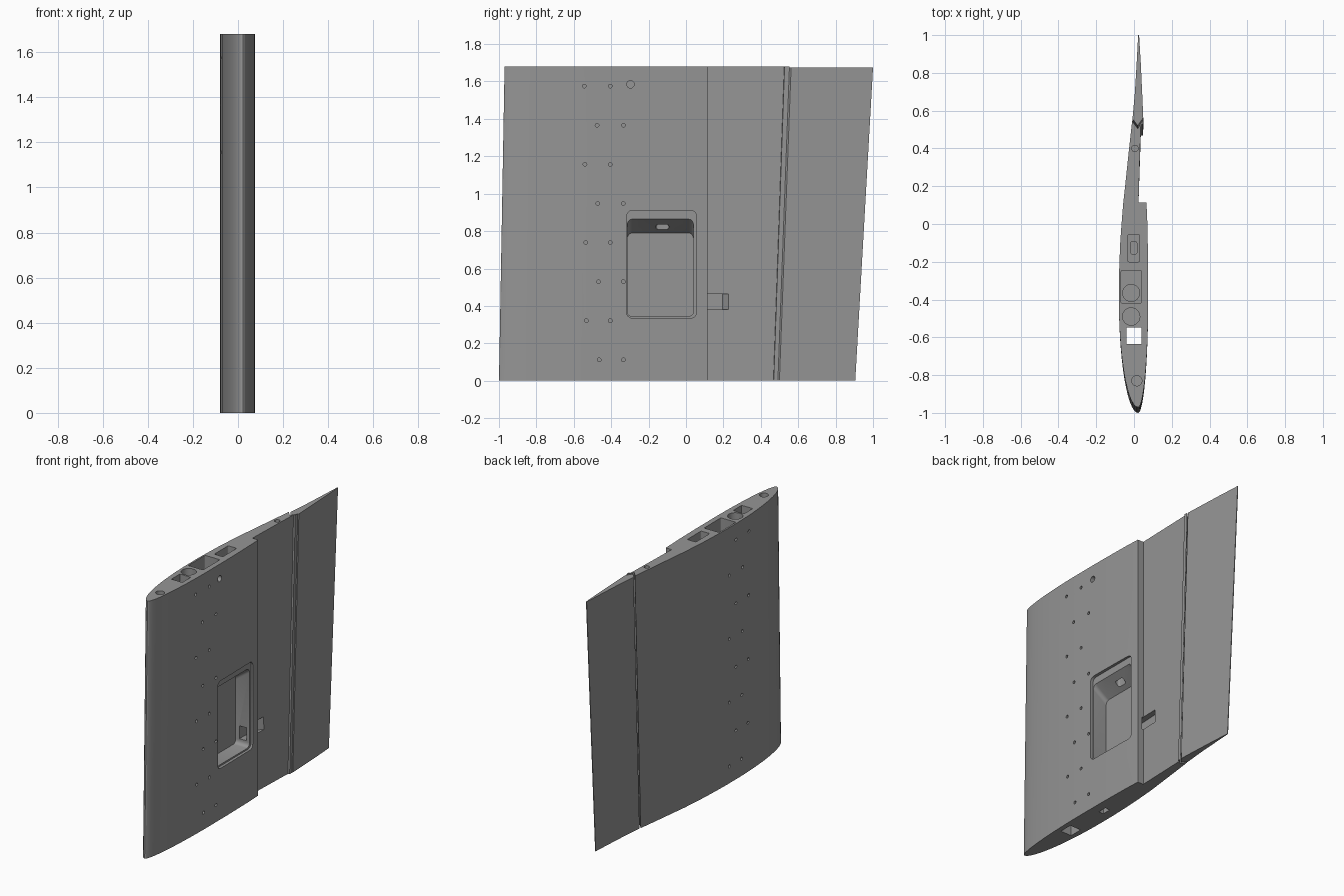
import bpy, bmesh, math
from mathutils import Matrix, Vector

if "Cube" in bpy.data.objects:
    bpy.data.objects.remove(bpy.data.objects["Cube"])

TOP = 1.68
grey = bpy.data.materials.new("mid grey")
grey.use_nodes = True
COLOR = (0.3, 0.3, 0.3, 1)
grey.diffuse_color = COLOR
grey.node_tree.nodes["Principled BSDF"].inputs["Base Color"].default_value = COLOR


def finish(bm, name):
    bmesh.ops.recalc_face_normals(bm, faces=bm.faces)
    mesh = bpy.data.meshes.new(name)
    bm.to_mesh(mesh)
    bm.free()
    mesh.materials.append(grey)
    obj = bpy.data.objects.new(name, mesh)
    bpy.context.collection.objects.link(obj)
    return obj


def root_y(y):
    """Position at the base of a point given at the top: the plan is tapered."""
    if y < -0.4:
        return y + (y + 0.4) * 0.0526
    hinge = min(max((y - 0.115) / 0.44, 0), 1)
    tail = max((y - 0.555) / 0.445, 0)
    return y - 0.062 * hinge - 0.033 * tail


def loft(name, profile, height):
    bm = bmesh.new()
    low = [bm.verts.new((x, root_y(y), 0)) for x, y in profile]
    high = [bm.verts.new((x, y, height)) for x, y in profile]
    bm.faces.new(low)
    bm.faces.new(high)
    n = len(profile)
    for i in range(n):
        j = (i + 1) % n
        bm.faces.new((low[i], low[j], high[j], high[i]))
    return finish(bm, name)


# Cutter shapes, collected in one bmesh per group
def prism(bm, points, axis, lo, hi, radius=0, round_axis=0):
    def place(p, h):
        p = list(p)
        p.insert(axis, h)
        return p
    part = bmesh.new()
    a = [part.verts.new(place(p, lo)) for p in points]
    b = [part.verts.new(place(p, hi)) for p in points]
    part.faces.new(a)
    part.faces.new(b)
    n = len(points)
    for i in range(n):
        j = (i + 1) % n
        part.faces.new((a[i], a[j], b[j], b[i]))
    bmesh.ops.recalc_face_normals(part, faces=part.faces)
    if radius:
        edges = [e for e in part.edges
                 if abs((e.verts[0].co - e.verts[1].co).normalized()[round_axis]) > 0.7]
        bmesh.ops.bevel(part, geom=edges, offset=radius, segments=4,
                        profile=0.5, affect='EDGES')
    temp = bpy.data.meshes.new("temp")
    part.to_mesh(temp)
    part.free()
    bm.from_mesh(temp)
    bpy.data.meshes.remove(temp)


def box(bm, x, y, z, radius=0, round_axis=2):
    corners = [(x[0], y[0]), (x[1], y[0]), (x[1], y[1]), (x[0], y[1])]
    prism(bm, corners, 2, z[0], z[1], radius, round_axis)


def rod(bm, start, end, r, sides=24):
    a, b = Vector(start), Vector(end)
    turn = (b - a).to_track_quat('Z', 'Y').to_matrix().to_4x4()
    bmesh.ops.create_cone(bm, cap_ends=True, segments=sides, radius1=r, radius2=r,
                          depth=(b - a).length,
                          matrix=Matrix.Translation((a + b) / 2) @ turn)


def cut(target, bm):
    cutter = finish(bm, "cutter")
    cutter.hide_render = True
    mod = target.modifiers.new("cut", 'BOOLEAN')
    mod.operation = 'DIFFERENCE'
    mod.solver = 'EXACT'
    mod.object = cutter
    bpy.context.view_layer.objects.active = target
    bpy.ops.object.modifier_apply(modifier=mod.name)
    bpy.data.objects.remove(cutter)


# Main wing body: elliptical nose, straight rear, stepped recess and V-shaped end
nose = []
STEPS = 28
for i in range(STEPS + 1):
    a = math.pi * i / STEPS
    side = math.cos(a)
    nose.append((0.022 + side * (0.102 if side < 0 else 0.053),
                 -0.4 - 0.57 * math.sin(a)))
nose.reverse()
right_side = [(0.0745, -0.2), (0.071, 0), (0.066, 0.115), (0.024, 0.115),
              (0.036, 0.525), (0.047, 0.527), (0.047, 0.553)]
left_side = [(0.02, 0.505), (-0.01, 0.545), (-0.026, 0.4), (-0.047, 0.2),
             (-0.058, 0.1), (-0.066, 0), (-0.073, -0.1), (-0.077, -0.2), (-0.08, -0.3)]
body = loft("wing_body", nose + right_side + left_side, TOP)

# Hinged flap behind the gap
flap = loft("rear_flap", [(0.02, 0.52), (0.049, 0.562), (0.043, 0.7), (0.036, 0.85),
                          (0.027, 1.0), (0.022, 1.0), (0.014, 0.85), (0.005, 0.7),
                          (-0.008, 0.556)], TOP - 0.005)

# Spar bores, square channel, small bores and base slot
OVER = TOP + 0.05
group = bmesh.new()
rod(group, (-0.015, -0.49, 0.15), (-0.015, -0.49, OVER), 0.046)
rod(group, (-0.015, -0.365, 0.15), (-0.015, -0.365, OVER), 0.045)
rod(group, (0.015, -0.83, 0.1), (0.015, -0.83, OVER), 0.027)
rod(group, (0.005, 0.4, 1.3), (0.005, 0.4, OVER), 0.017)
box(group, (-0.04, 0.04), (-0.635, -0.547), (-0.1, OVER))
box(group, (-0.02, 0.015), (-0.31, -0.25), (-0.1, 0.08))

# Staggered screw holes on both skins
for row in range(8):
    z = 1.575 - 0.209 * row
    pair = (-0.463, -0.335) if row % 2 else (-0.53, -0.405)
    for y, lean in zip(pair, (-0.009, 0)):
        y += lean * z
        rod(group, (0.05, y, z), (0.1, y, z), 0.01, 12)
        rod(group, (-0.1, y, z), (-0.068, y, z), 0.01, 12)
cut(body, group)

# Top bays and the side compartment with its sloped upper wall
group = bmesh.new()
box(group, (-0.068, 0.04), (-0.42, -0.245), (1.54, OVER), 0.008)
box(group, (-0.033, 0.03), (-0.2, -0.055), (1.58, OVER), 0.008)
prism(group, [(-0.045, 0.345), (0.1, 0.345), (0.1, 0.897), (-0.045, 0.79)],
      1, -0.314, 0.04, 0.025)
cut(body, group)

# Lid ledge, cable tunnel, side port and cable exit
group = bmesh.new()
box(group, (0.055, 0.1), (-0.317, 0.056), (0.335, 0.91), 0.03, 0)
box(group, (-0.018, 0.015), (-0.16, -0.092), (0.77, 1.6), 0.01)
rod(group, (0.02, -0.297, 1.585), (0.1, -0.297, 1.585), 0.02)
prism(group, [(-0.02, 0.02), (-0.01, 0.195), (0.035, 0.235), (0.035, 0.02)],
      2, 0.38, 0.465)
cut(body, group)

# Smooth skins with crisp edges
for obj in (body, flap):
    bpy.ops.object.select_all(action='DESELECT')
    obj.select_set(True)
    bpy.context.view_layer.objects.active = obj
    bpy.ops.object.shade_smooth_by_angle(angle=math.radians(25))
